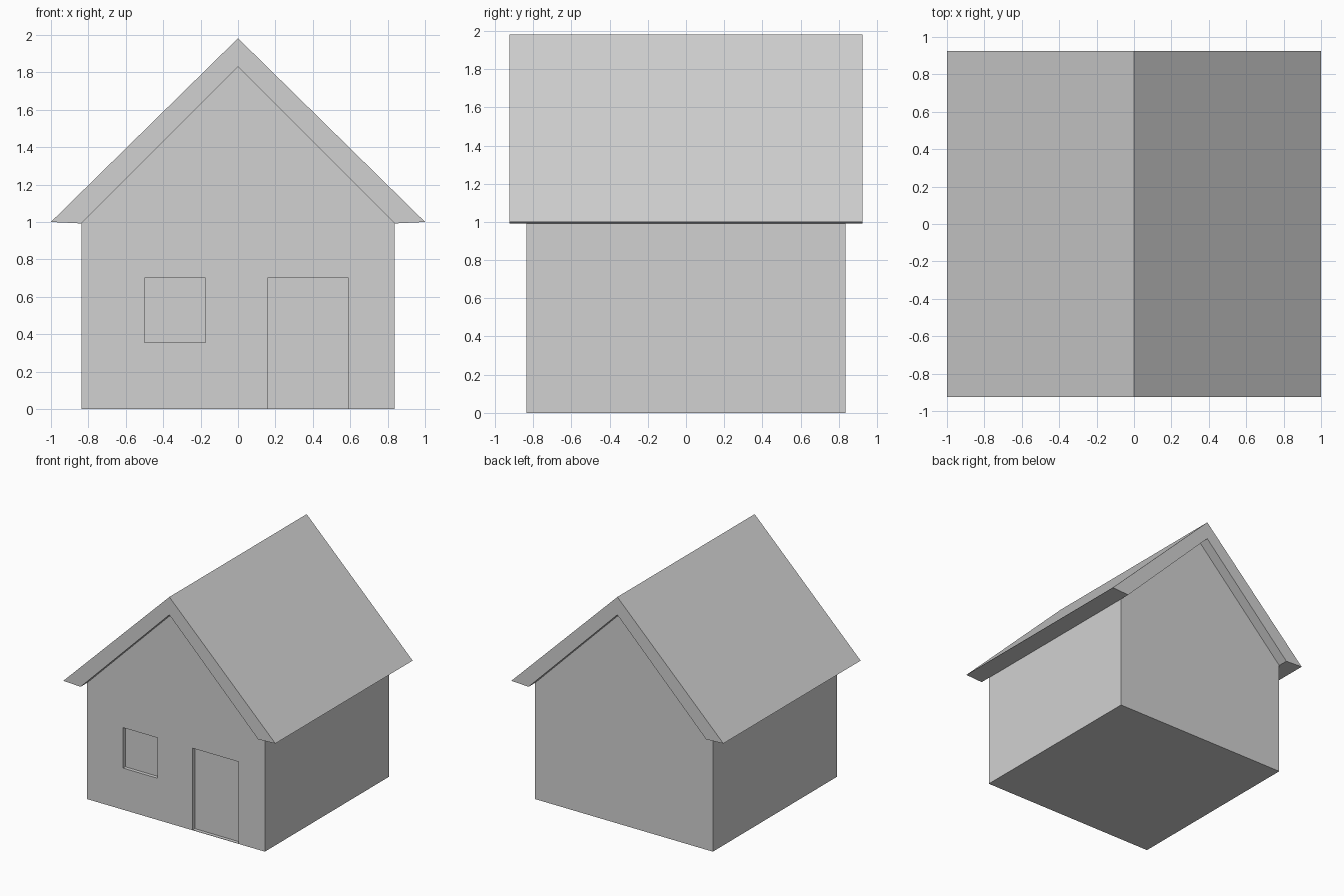
import bpy
import bmesh

cube = bpy.data.objects.get("Cube")
if cube:
    bpy.data.objects.remove(cube, do_unlink=True)

grey = bpy.data.materials.new("light_grey")
grey.use_nodes = True
COLOUR = (0.64, 0.64, 0.64, 1)
grey.diffuse_color = COLOUR
grey.node_tree.nodes["Principled BSDF"].inputs["Base Color"].default_value = COLOUR


def extrude_profile(name, profile, y0, y1):
    """Solid made by sweeping an (x, z) outline from y0 to y1."""
    bm = bmesh.new()
    face = bm.faces.new([bm.verts.new((x, y0, z)) for x, z in profile])
    swept = bmesh.ops.extrude_face_region(bm, geom=[face])["geom"]
    verts = [v for v in swept if isinstance(v, bmesh.types.BMVert)]
    bmesh.ops.translate(bm, verts=verts, vec=(0, y1 - y0, 0))
    bmesh.ops.recalc_face_normals(bm, faces=bm.faces)
    mesh = bpy.data.meshes.new(name)
    bm.to_mesh(mesh)
    bm.free()
    mesh.materials.append(grey)
    obj = bpy.data.objects.new(name, mesh)
    bpy.context.collection.objects.link(obj)
    return obj


def recess(target, name, x0, x1, z0, z1, depth=0.03):
    """Sink a rectangular panel into the front wall."""
    cutter = extrude_profile(name, [(x0, z0), (x1, z0), (x1, z1), (x0, z1)],
                             -WALL_Y - 0.1, -WALL_Y + depth)
    cutter.hide_render = True
    mod = target.modifiers.new(name, 'BOOLEAN')
    mod.operation = 'DIFFERENCE'
    mod.solver = 'EXACT'
    mod.object = cutter
    bpy.context.view_layer.objects.active = target
    bpy.ops.object.modifier_apply(modifier=mod.name)
    bpy.data.objects.remove(cutter, do_unlink=True)


WALL_X, WALL_Y, EAVE_Z, GABLE_Z = 0.838, 0.835, 0.995, 1.83

# Walls with gable ends
walls = extrude_profile("house_walls", [
    (-WALL_X, 0), (WALL_X, 0), (WALL_X, EAVE_Z), (0, GABLE_Z), (-WALL_X, EAVE_Z),
], -WALL_Y, WALL_Y)

# Sunken window and door
recess(walls, "window_recess", -0.5, -0.175, 0.355, 0.7)
recess(walls, "door_recess", 0.157, 0.59, 0.003, 0.7)

# Pitched roof slab overhanging every side
extrude_profile("roof", [
    (-1, 1), (0, 1.982), (1, 1),
    (WALL_X, EAVE_Z - 0.003), (0, GABLE_Z), (-WALL_X, EAVE_Z - 0.003),
], -0.925, 0.925)
